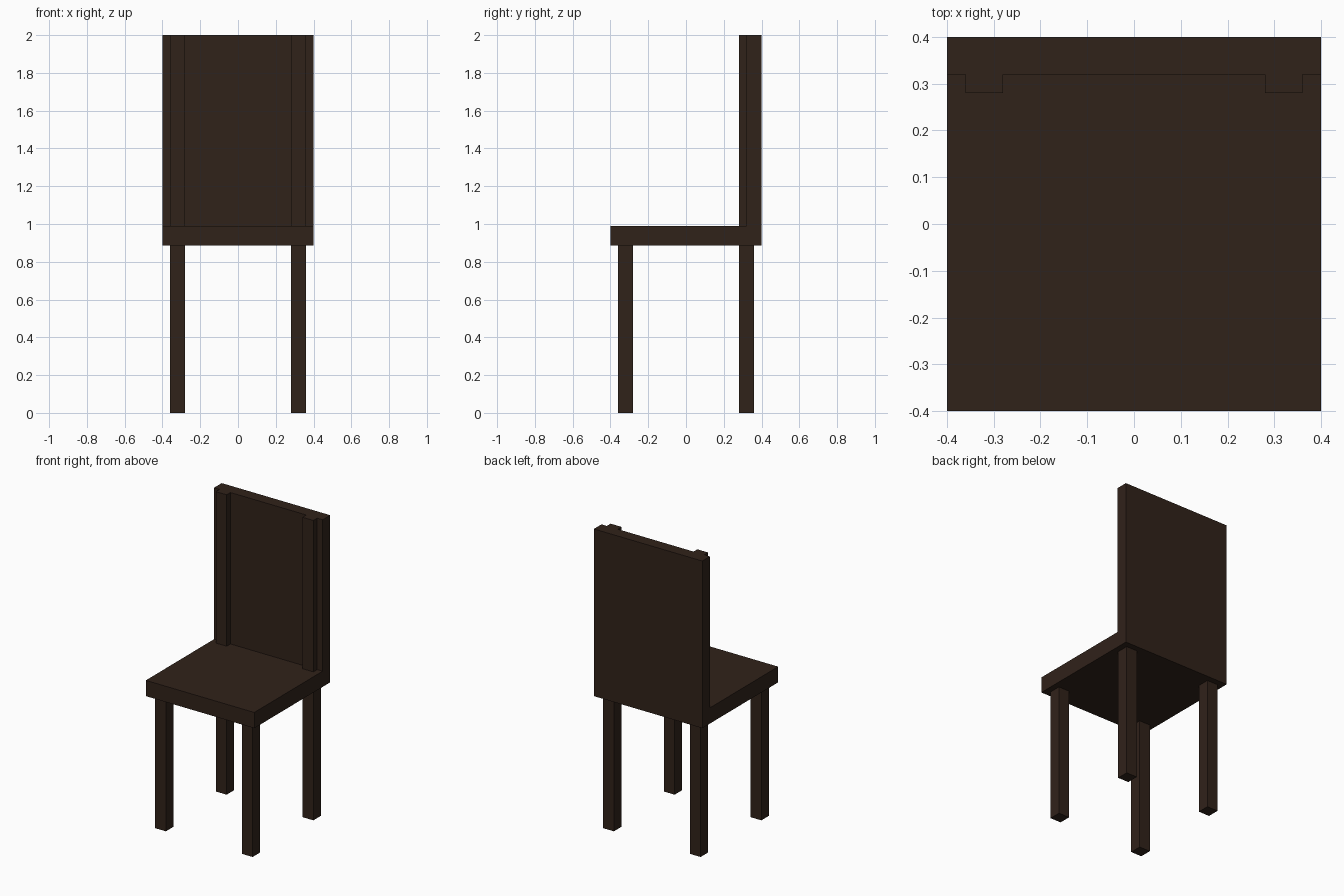
import bpy

if "Cube" in bpy.data.objects:
    bpy.data.objects.remove(bpy.data.objects["Cube"])

wood = bpy.data.materials.new("dark_wood")
wood.diffuse_color = (0.03, 0.016, 0.01, 1)
wood.use_nodes = True
wood.node_tree.nodes["Principled BSDF"].inputs["Base Color"].default_value = wood.diffuse_color


def box(name, lo, hi):
    """Axis-aligned box between two corners."""
    centre = [(a + b) / 2 for a, b in zip(lo, hi)]
    bpy.ops.mesh.primitive_cube_add(size=1, location=centre)
    ob = bpy.context.object
    ob.name = name
    ob.scale = [b - a for a, b in zip(lo, hi)]
    bpy.ops.object.transform_apply(location=False, rotation=False, scale=True)
    ob.data.materials.append(wood)
    return ob


HALF, SEAT_LOW, SEAT_TOP, TOP = 0.4, 0.885, 0.99, 2.0
LEG, INSET = 0.04, 0.32      # leg half width and centre offset

# Seat slab and backrest panel
box("seat", (-HALF, -HALF, SEAT_LOW), (HALF, HALF, SEAT_TOP))
box("backrest", (-HALF, 0.32, SEAT_TOP), (HALF, HALF, TOP))

# Front legs stop under the seat; rear legs run up as backrest posts
for side, sx in (("left", -1), ("right", 1)):
    for end, sy, top in (("front_leg", -1, SEAT_LOW), ("rear_leg_post", 1, TOP)):
        x, y = sx * INSET, sy * INSET
        box(f"{end}_{side}", (x - LEG, y - LEG, 0), (x + LEG, y + LEG, top))
